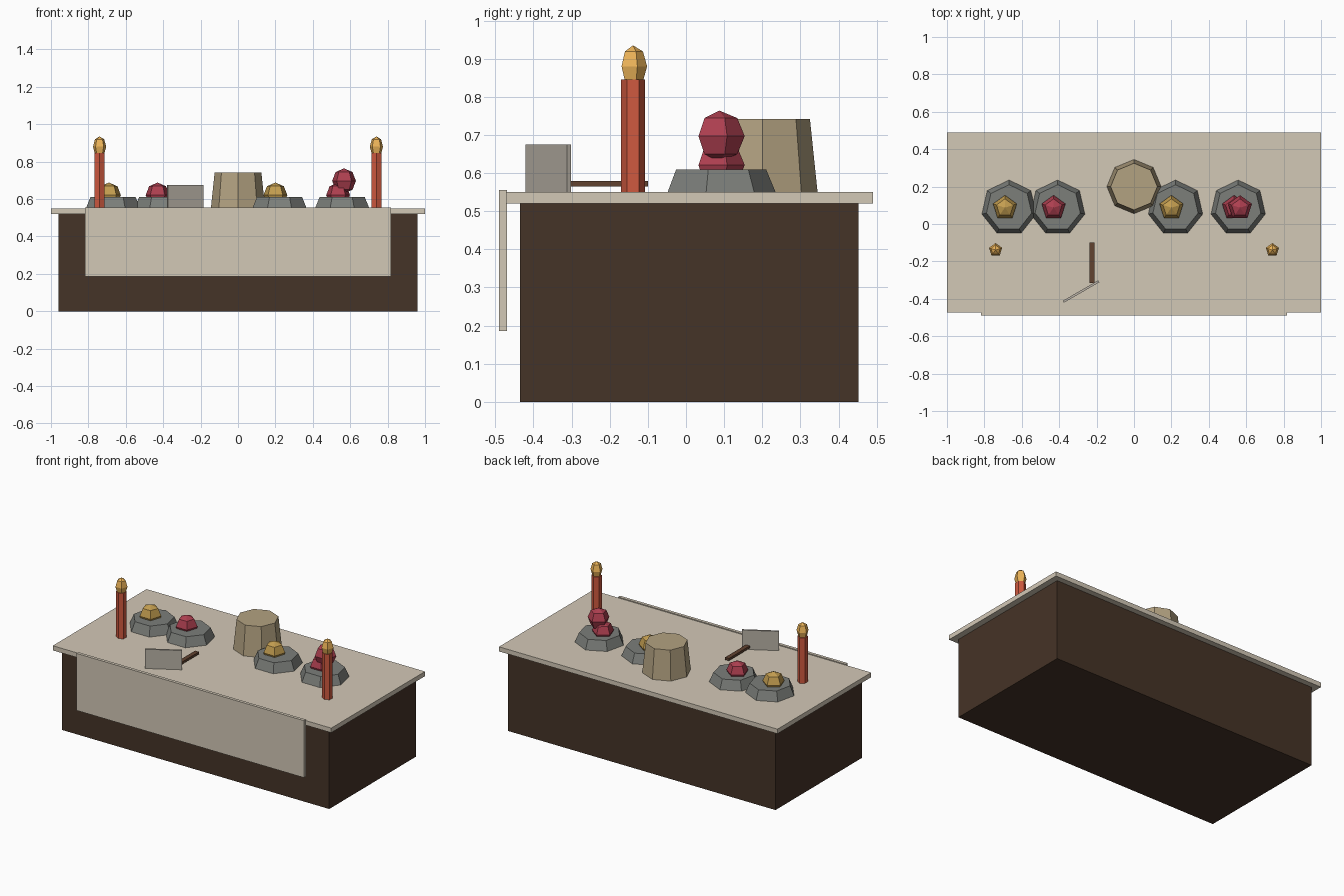
import bpy, bmesh
from math import radians
from mathutils import Matrix

if "Cube" in bpy.data.objects:
    bpy.data.objects.remove(bpy.data.objects["Cube"])


def material(name, rgb):
    m = bpy.data.materials.new(name)
    m.diffuse_color = (*rgb, 1)
    m.use_nodes = True
    m.node_tree.nodes["Principled BSDF"].inputs["Base Color"].default_value = m.diffuse_color
    return m


wood = material("dark_wood", (0.06, 0.033, 0.02))
linen = material("linen", (0.65, 0.58, 0.47))
steel = material("blade_metal", (0.48, 0.44, 0.38))
handle_wood = material("handle_wood", (0.12, 0.055, 0.03))
stone = material("stone", (0.20, 0.21, 0.195))
clay = material("clay", (0.45, 0.36, 0.22))
red = material("red_fruit", (0.42, 0.05, 0.08))
gold = material("gold_fruit", (0.55, 0.34, 0.08))
wax = material("wax", (0.62, 0.10, 0.05))
flame = material("flame", (0.85, 0.46, 0.10))


def finish(bm, name, loc, mat, rot=0):
    me = bpy.data.meshes.new(name)
    bm.to_mesh(me)
    bm.free()
    me.materials.append(mat)
    ob = bpy.data.objects.new(name, me)
    ob.location = loc
    ob.rotation_euler.z = radians(rot)
    bpy.context.collection.objects.link(ob)


def box(name, loc, size, mat, rot=0):
    bm = bmesh.new()
    bmesh.ops.create_cube(bm, size=1, matrix=Matrix.Diagonal((*size, 1)))
    finish(bm, name, loc, mat, rot)


def span_box(name, lo, hi, mat):
    box(name, [(a + b) / 2 for a, b in zip(lo, hi)], [b - a for a, b in zip(lo, hi)], mat)


def frustum(name, x, y, z0, z1, r0, r1, sides, mat):
    bm = bmesh.new()
    bmesh.ops.create_cone(bm, cap_ends=True, segments=sides, radius1=r0, radius2=r1, depth=z1 - z0)
    finish(bm, name, (x, y, (z0 + z1) / 2), mat)


def ball(name, loc, r, rz, mat):
    bm = bmesh.new()
    bmesh.ops.create_uvsphere(bm, u_segments=5, v_segments=4, radius=1,
                              matrix=Matrix.Diagonal((r, r, rz, 1)))
    finish(bm, name, loc, mat)


# Table and cloth
span_box("table_body", (-0.96, -0.435, 0), (0.96, 0.453, 0.52), wood)
span_box("cloth_top", (-1, -0.472, 0.52), (1, 0.49, 0.55), linen)
span_box("cloth_front_drop", (-0.817, -0.49, 0.186), (0.817, -0.47, 0.556), linen)

# Pot
frustum("pot", 0, 0.2, 0.55, 0.742, 0.145, 0.125, 8, clay)

# Bowls with fruit
for i, (x, mat) in enumerate([(-0.69, gold), (-0.43, red), (0.2, gold), (0.535, red)]):
    frustum(f"bowl_{i}", (-0.668, -0.408, 0.222, 0.557)[i], 0.086, 0.55, 0.61, 0.149, 0.124, 7, stone)
    ball(f"fruit_{i}", (x, 0.087, 0.621), 0.067, 0.067, mat)
ball("fruit_stacked", (0.567, 0.087, 0.697), 0.067, 0.067, red)

# Candles
for side, x in (("left", -0.74), ("right", 0.74)):
    frustum(f"candle_{side}", x, -0.139, 0.55, 0.845, 0.031, 0.031, 6, wax)
    ball(f"flame_{side}", (x, -0.139, 0.88), 0.037, 0.055, flame)

# Cleaver
box("cleaver_blade", (-0.283, -0.361, 0.6125), (0.218, 0.012, 0.125), steel, 30)
box("cleaver_handle", (-0.224, -0.208, 0.572), (0.028, 0.216, 0.015), handle_wood)
